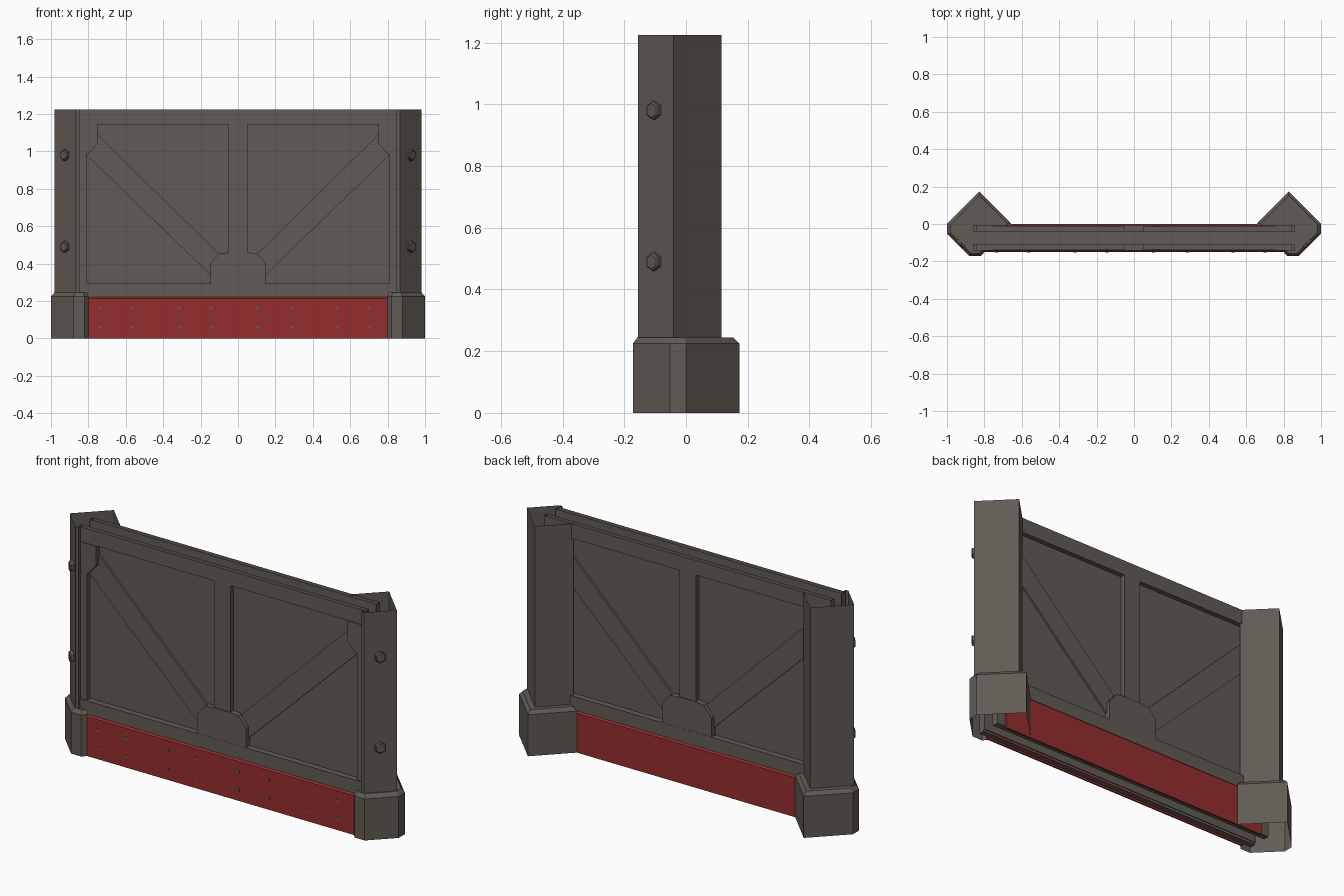
import bpy, bmesh, math
from mathutils import Vector, Matrix

if "Cube" in bpy.data.objects:
    bpy.data.objects.remove(bpy.data.objects["Cube"])


def material(name, rgb):
    m = bpy.data.materials.new(name)
    m.diffuse_color = (*rgb, 1)
    m.use_nodes = True
    m.node_tree.nodes["Principled BSDF"].inputs["Base Color"].default_value = m.diffuse_color
    return m


BROWN = material("weathered brown metal", (0.121, 0.105, 0.091))
RED = material("red board", (0.30, 0.027, 0.027))
YC = -0.075   # centre plane of the wall
H = 1.225     # total height


def finish(name, bm, mat):
    bmesh.ops.recalc_face_normals(bm, faces=bm.faces)
    me = bpy.data.meshes.new(name)
    bm.to_mesh(me)
    bm.free()
    me.materials.append(mat)
    ob = bpy.data.objects.new(name, me)
    bpy.context.collection.objects.link(ob)
    return ob


def loft(name, rings, mat, cap_start=True, cap_end=True, skip=()):
    """Join rings of 3D points; skip lists side indexes left open."""
    bm = bmesh.new()
    vs = [[bm.verts.new(p) for p in r] for r in rings]
    n = len(rings[0])
    for a, b in zip(vs, vs[1:]):
        for i in range(n):
            if i not in skip:
                j = (i + 1) % n
                bm.faces.new((a[i], a[j], b[j], b[i]))
    if cap_start:
        bm.faces.new(vs[0])
    if cap_end:
        bm.faces.new(vs[-1])
    return finish(name, bm, mat)


def plate(name, pts, side, inner, outer, mat=BROWN, skip=(), bevel=0.0):
    """XZ outline standing out from the wall centre plane, open at the inside."""
    rings = [[(x, YC + side * d, z) for x, z in pts] for d in (inner, outer)]
    ob = loft(name, rings, mat, cap_start=False, skip=skip)
    return ob


def rect(x0, x1, z0, z1):
    return [(x0, z0), (x0, z1), (x1, z1), (x1, z0)]


# hollow wall core: panels on both sides, open top, closed by a floor
for side, label in ((-1, "front"), (1, "back")):
    plate("panel_" + label, rect(-0.86, 0.86, 0.02, H), side, 0.03, 0.035, skip=(1,))

    # frame: top rail, side stiles and centre post as one outline
    frame = [(-0.86, 0.25), (-0.86, H), (0.86, H), (0.86, 0.25), (0.81, 0.25),
             (0.81, 1.145), (0.05, 1.145), (0.05, 0.25), (-0.05, 0.25),
             (-0.05, 1.145), (-0.81, 1.145), (-0.81, 0.25)]
    plate("frame_" + label, frame, side, 0.035, 0.061, skip=(1,))

    # lower rail and the red board in front of it
    plate("lower_rail_" + label, rect(-0.86, 0.86, 0.01, 0.295), side, 0.035, 0.067)
    board = [[(x, YC + side * d, z) for x, z in rect(-0.81, 0.81, 0, top)]
             for d, top in ((0.067, 0.222), (0.075, 0.214))]
    loft("red_board_" + label, board, RED)

    # gusset at the foot of the centre post
    gusset = [(-0.148, 0.295), (-0.148, 0.40), (-0.10, 0.455), (-0.05, 0.46),
              (0.05, 0.46), (0.10, 0.455), (0.148, 0.40), (0.148, 0.295)]
    plate("centre_gusset_" + label, gusset, side, 0.035, 0.066)

    for s, hand in ((-1, "left"), (1, "right")):
        # diagonal brace
        brace = [(0.75, 1.09), (0.10, 0.45), (0.148, 0.34), (0.81, 0.98), (0.81, 1.09)]
        plate(f"brace_{label}_{hand}", [(s * x, z) for x, z in brace], side, 0.035, 0.046)
        # upper corner gusset
        corner = [(0.752, 1.145), (0.752, 1.04), (0.80, 0.985), (0.845, 0.985),
                  (0.845, 1.145)]
        plate(f"corner_gusset_{label}_{hand}", [(s * x, z) for x, z in corner],
              side, 0.035, 0.066)

# floor closing the hollow wall
loft("wall_floor", [[(-0.86, YC - 0.06, z), (0.86, YC - 0.06, z),
                     (0.86, YC + 0.06, z), (-0.86, YC + 0.06, z)]
                    for z in (0.235, 0.245)], BROWN)

# small rivets on the red board
k = 0
for x in (-0.735, -0.565, -0.315, -0.145, 0.105, 0.285, 0.53, 0.70):
    for z in (0.06, 0.16):
        k += 1
        plate(f"rivet_{k}", rect(x - 0.008, x + 0.008, z - 0.007, z + 0.007),
              -1, 0.075, 0.077)

# corner posts with plinths and bolts
post = [(0.848, -0.135), (0.848, -0.155), (0.865, -0.155), (0.98, -0.04),
        (0.825, 0.115), (0.69, -0.02)]
foot = [(0.80, -0.150), (0.82, -0.172), (0.88, -0.172), (1.0, -0.052), (1.0, 0.0),
        (0.827, 0.173), (0.655, 0.0)]
foot_top = [(0.805, -0.137), (0.828, -0.157), (0.872, -0.157), (0.982, -0.046),
            (0.982, -0.004), (0.827, 0.152), (0.676, 0.0)]
for s, hand in ((-1, "left"), (1, "right")):
    loft("post_" + hand, [[(s * x, y, z) for x, y in post] for z in (0.245, H)],
         BROWN, cap_start=False, cap_end=False, skip=(5,))
    loft("plinth_" + hand,
         [[(s * x, y, z) for x, y in p]
          for p, z in ((foot, 0), (foot, 0.225), (foot_top, 0.245))],
         BROWN, cap_start=False, skip=(6,))
    # hexagonal bolts on the slanted outer face
    n = Vector((s, -1, 0)).normalized()
    t = Vector((s, 1, 0)).normalized()
    for i, zc in enumerate((0.49, 0.98)):
        c = Vector((s * 0.921, -0.099, zc))
        rings = []
        for d, r in ((0, 0.03), (0.014, 0.03), (0.019, 0.024)):
            rings.append([c + n * d + t * (r * math.sin(a)) + Vector((0, 0, r * math.cos(a)))
                          for a in (math.tau * q / 6 for q in range(6))])
        loft(f"bolt_{hand}_{i + 1}", rings, BROWN)
